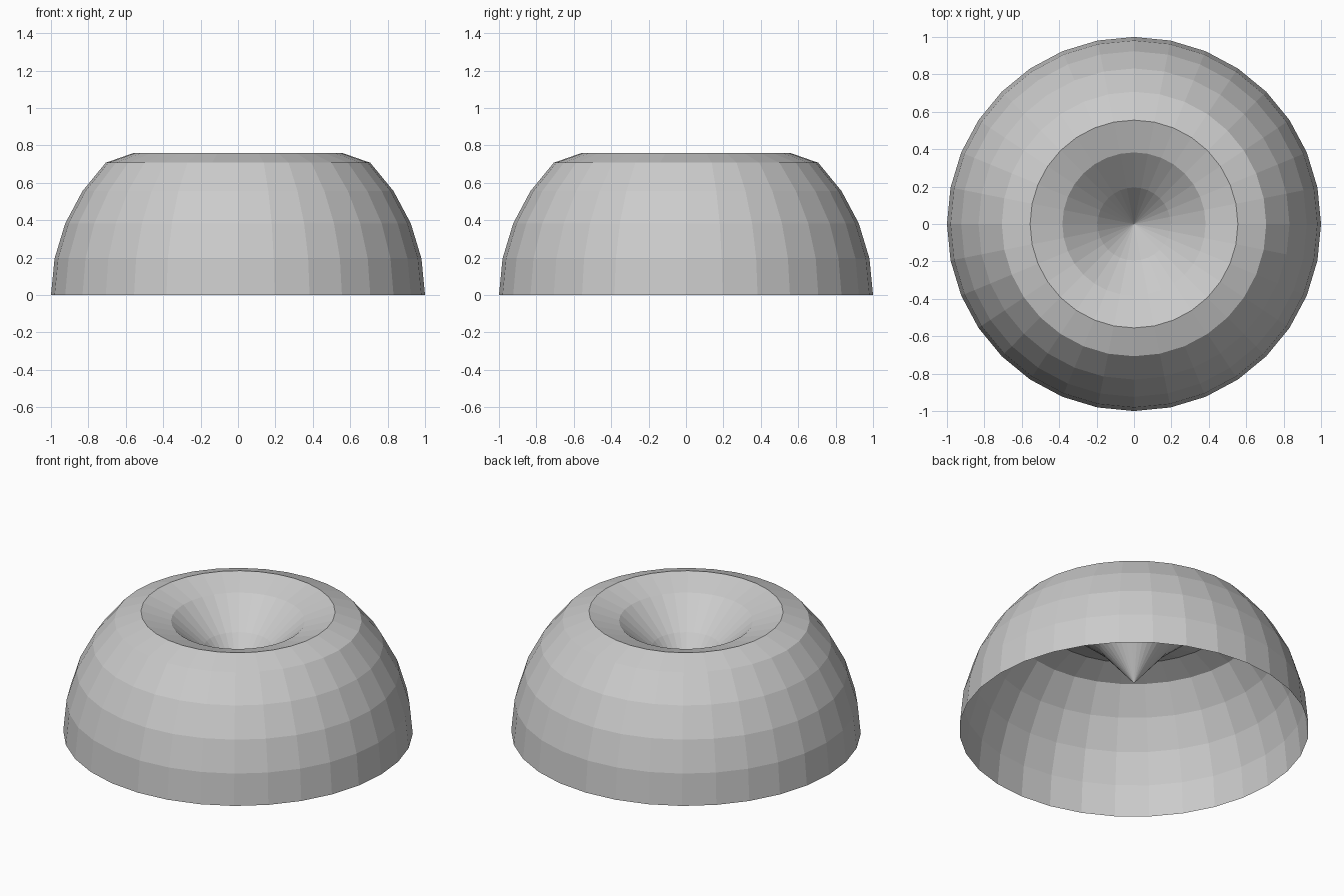
import bpy, bmesh, math

if "Cube" in bpy.data.objects:
    bpy.data.objects.remove(bpy.data.objects["Cube"])

# Faceted upper half of a sphere
bm = bmesh.new()
bmesh.ops.create_uvsphere(bm, u_segments=32, v_segments=16, radius=1.0)
bmesh.ops.delete(bm, geom=[v for v in bm.verts if v.co.z < -0.01], context='VERTS')

# Push the crown down into a funnel-shaped dimple: one height per ring, pole first
funnel_heights = [0.305, 0.54, 0.703, 0.76]
for v in bm.verts:
    ring = round(math.acos(max(-1.0, min(1.0, v.co.z))) / (math.pi / 16))
    if ring < len(funnel_heights):
        v.co.z = funnel_heights[ring]

# Open, single-walled shell with flat faces
mesh = bpy.data.meshes.new("dimpled_dome")
bm.to_mesh(mesh)
bm.free()
dome = bpy.data.objects.new("dimpled_dome", mesh)
bpy.context.collection.objects.link(dome)
